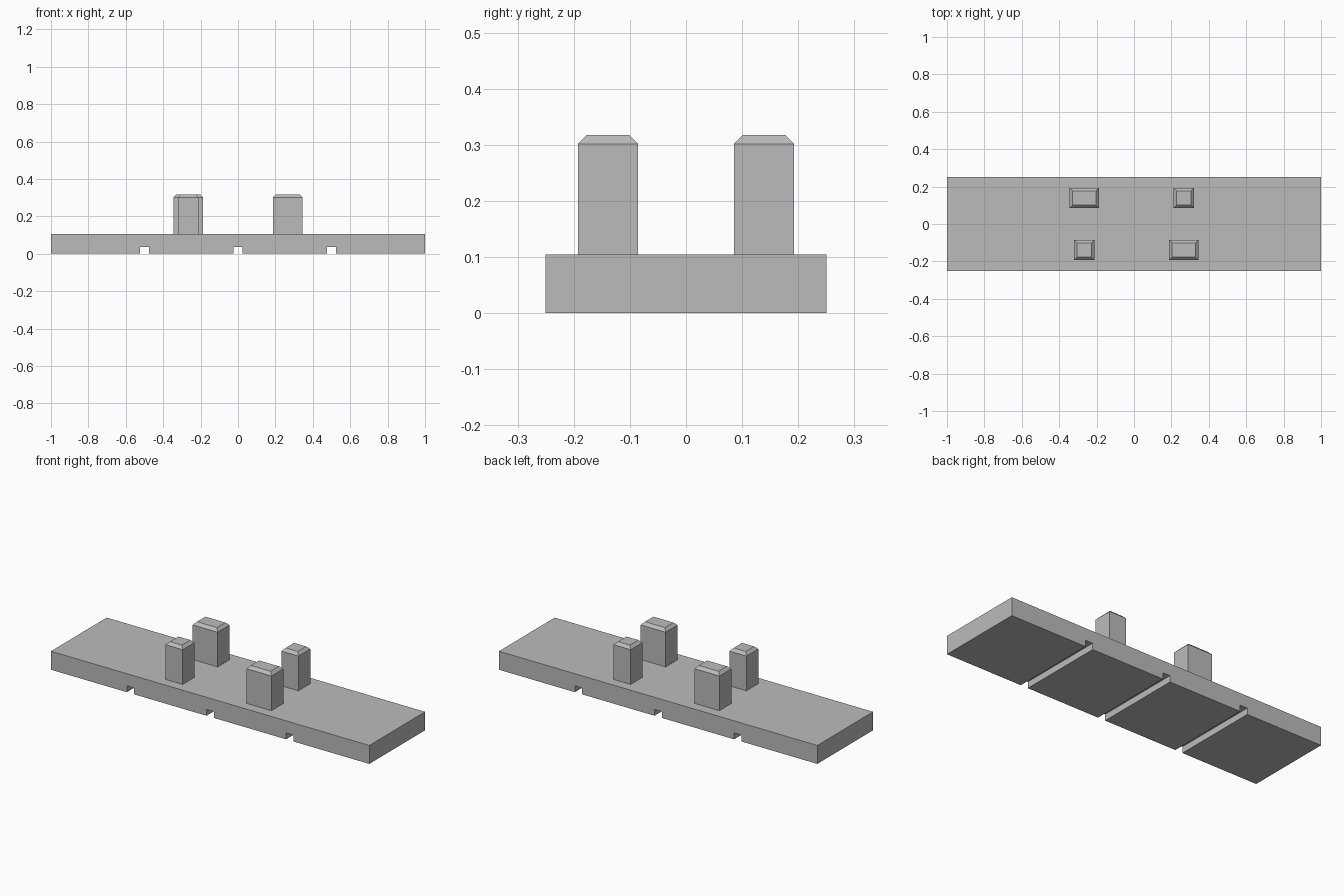
import bpy
import bmesh
from mathutils import Vector

default = bpy.data.objects.get("Cube")
if default:
    bpy.data.objects.remove(default, do_unlink=True)

LENGTH, DEPTH, BASE_TOP = 2.0, 0.5, 0.105
GROOVE_WIDTH, GROOVE_HEIGHT = 0.046, 0.036
SHOULDER, POST_TOP, CHAMFER = 0.302, 0.318, 0.016

# Single plain grey
grey = bpy.data.materials.new("plain grey")
grey.use_nodes = True
colour = (0.5, 0.5, 0.5, 1)
grey.diffuse_color = colour
grey.node_tree.nodes["Principled BSDF"].inputs["Base Color"].default_value = colour


def add_object(name, bm):
    bmesh.ops.recalc_face_normals(bm, faces=bm.faces)
    mesh = bpy.data.meshes.new(name)
    bm.to_mesh(mesh)
    bm.free()
    mesh.materials.append(grey)
    obj = bpy.data.objects.new(name, mesh)
    bpy.context.collection.objects.link(obj)
    return obj


def make_base():
    # Side profile with rectangular grooves, extruded front to back
    profile = [(-LENGTH / 2, 0)]
    for x in (-0.5, 0, 0.5):
        left, right = x - GROOVE_WIDTH / 2, x + GROOVE_WIDTH / 2
        profile += [(left, 0), (left, GROOVE_HEIGHT), (right, GROOVE_HEIGHT), (right, 0)]
    profile += [(LENGTH / 2, 0), (LENGTH / 2, BASE_TOP), (-LENGTH / 2, BASE_TOP)]
    bm = bmesh.new()
    face = bm.faces.new([bm.verts.new((x, -DEPTH / 2, z)) for x, z in profile])
    result = bmesh.ops.extrude_face_region(bm, geom=[face])
    verts = [v for v in result["geom"] if isinstance(v, bmesh.types.BMVert)]
    bmesh.ops.translate(bm, verts=verts, vec=Vector((0, DEPTH, 0)))
    return add_object("grooved_base", bm)


def make_post(name, x, y, width, depth):
    # Upright block with a chamfered top
    bm = bmesh.new()
    rings = []
    for z, inset in ((BASE_TOP, 0), (SHOULDER, 0), (POST_TOP, CHAMFER)):
        w, d = width / 2 - inset, depth / 2 - inset
        rings.append([bm.verts.new((sx * w, sy * d, z))
                      for sx, sy in ((-1, -1), (1, -1), (1, 1), (-1, 1))])
    for low, high in zip(rings, rings[1:]):
        for i in range(4):
            j = (i + 1) % 4
            bm.faces.new((low[i], low[j], high[j], high[i]))
    bm.faces.new(rings[0])
    bm.faces.new(rings[-1])
    obj = add_object(name, bm)
    obj.location = (x, y, 0)
    return obj


make_base()

# Wide and narrow posts sit on opposite diagonals
for side, sx in (("left", 1), ("right", -1)):
    for end, sy in (("front", -1), ("back", 1)):
        width = 0.157 if sx != sy else 0.107
        make_post(f"{end}_{side}_post", sx * 0.266, sy * 0.139, width, 0.107)
